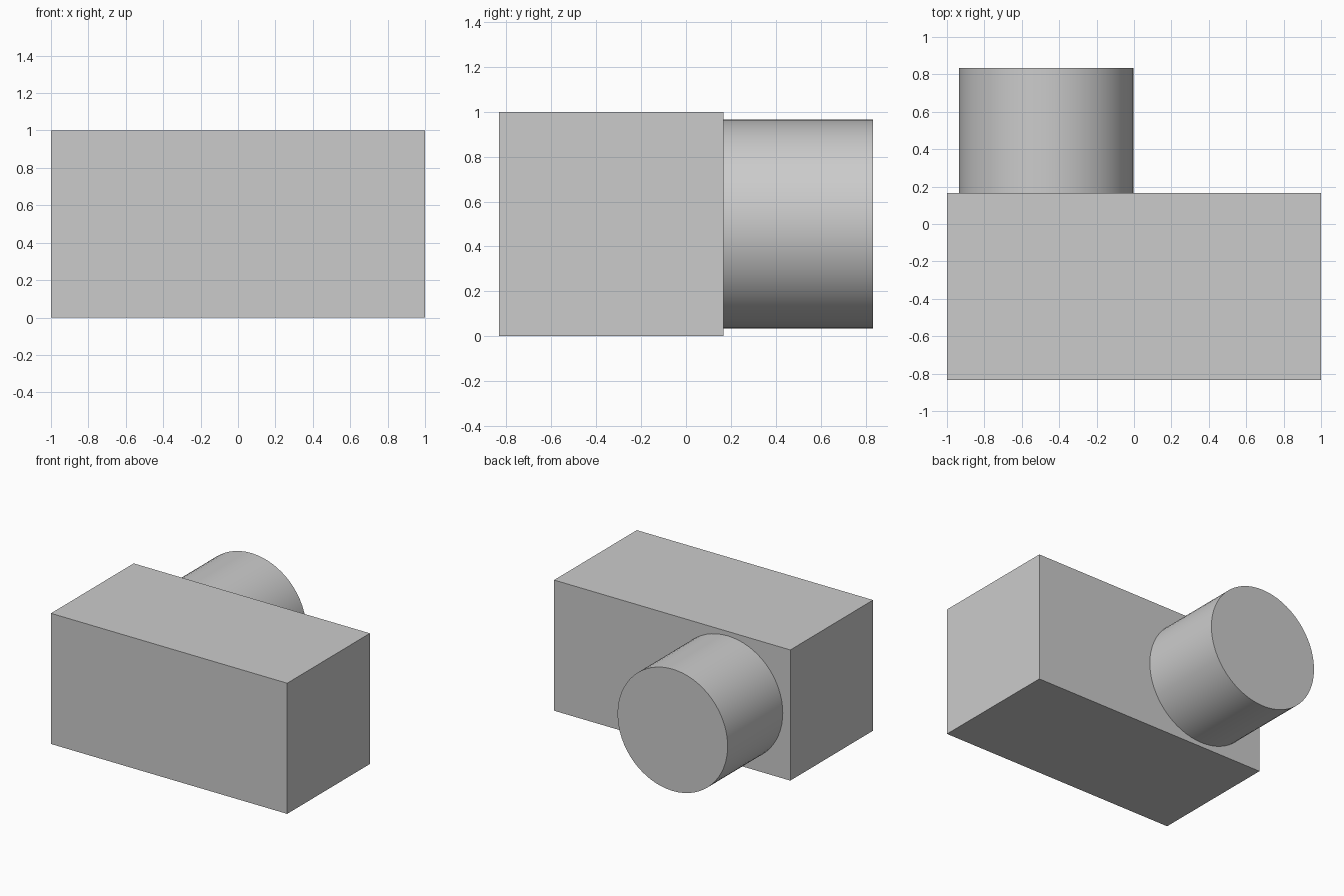
import bpy
import math

default = bpy.data.objects.get("Cube")
if default:
    bpy.data.objects.remove(default, do_unlink=True)

# Single light grey finish
grey = bpy.data.materials.new("light_grey")
grey.use_nodes = True
colour = (0.6, 0.6, 0.6, 1)
grey.diffuse_color = colour
grey.node_tree.nodes["Principled BSDF"].inputs["Base Color"].default_value = colour


def finish(name):
    obj = bpy.context.object
    obj.name = name
    obj.data.materials.append(grey)
    return obj


# Rectangular body
bpy.ops.mesh.primitive_cube_add(size=1, location=(0, -1 / 3, 0.5))
body = finish("body_block")
body.scale = (2, 1, 1)

# Round barrel standing out of the back face
bpy.ops.mesh.primitive_cylinder_add(
    vertices=64, radius=0.466, depth=2 / 3,
    location=(-0.47, 0.5, 0.5), rotation=(math.pi / 2, 0, 0))
finish("rear_barrel")
bpy.ops.object.shade_smooth_by_angle(angle=math.radians(30))
